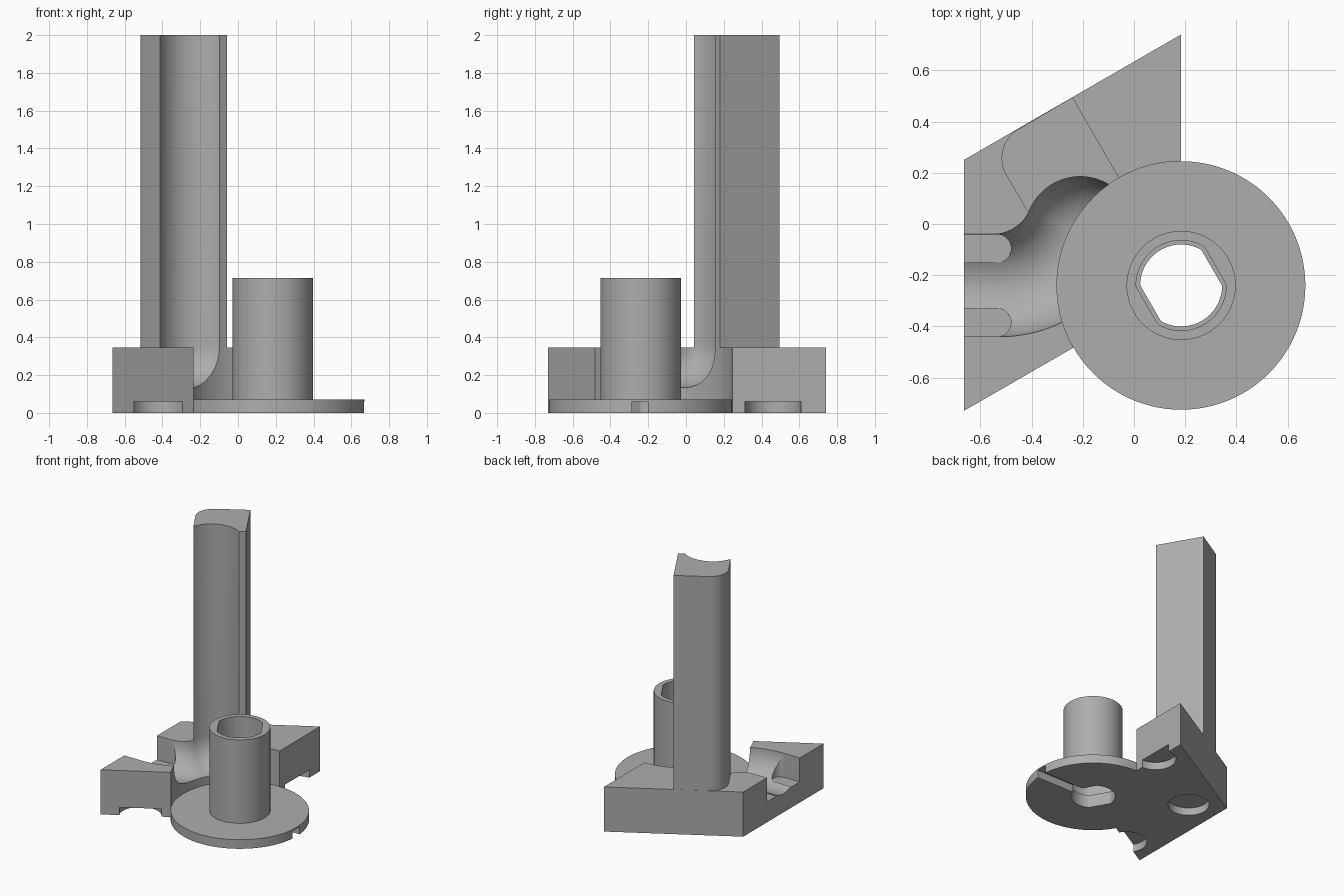
import bpy, bmesh, math
from mathutils import Vector

cube = bpy.data.objects.get("Cube")
if cube:
    bpy.data.objects.remove(cube, do_unlink=True)

grey = bpy.data.materials.new("plain_grey")
grey.use_nodes = True
colour = (0.42, 0.42, 0.42, 1)
grey.diffuse_color = colour
grey.node_tree.nodes["Principled BSDF"].inputs["Base Color"].default_value = colour

HUB = Vector((0.184, -0.24))       # hub axis
DISC_R, BLOCK_H, SIDE = 0.485, 0.345, 0.98
ELBOW = Vector((-0.21, -0.03))     # vertical pipe axis


def polar(centre, radius, degrees):
    a = math.radians(degrees)
    return Vector((centre[0] + radius * math.cos(a), centre[1] + radius * math.sin(a)))


def circle(centre, radius, n=96):
    return [polar(centre, radius, 360 * i / n) for i in range(n)]


def finish(name, bm):
    bmesh.ops.recalc_face_normals(bm, faces=bm.faces)
    mesh = bpy.data.meshes.new(name)
    bm.to_mesh(mesh)
    bm.free()
    mesh.materials.append(grey)
    obj = bpy.data.objects.new(name, mesh)
    bpy.context.collection.objects.link(obj)
    return obj


def prism(name, outline, z0, z1):
    bm = bmesh.new()
    face = bm.faces.new([bm.verts.new((p[0], p[1], z0)) for p in outline])
    ext = bmesh.ops.extrude_face_region(bm, geom=[face])
    top = [v for v in ext["geom"] if isinstance(v, bmesh.types.BMVert)]
    bmesh.ops.translate(bm, verts=top, vec=(0, 0, z1 - z0))
    return finish(name, bm)


def cut(target, *cutters):
    for c in cutters:
        mod = target.modifiers.new("cut", "BOOLEAN")
        mod.operation, mod.solver, mod.object = "DIFFERENCE", "EXACT", c
        bpy.context.view_layer.objects.active = target
        bpy.ops.object.modifier_apply(modifier=mod.name)


def flat_bore(radius, flat):
    # circle flattened on two opposite sides, facing 30 degrees
    pts = []
    for i in range(96):
        p = polar((0, 0), radius, 360 * i / 96)
        n = polar((0, 0), 1, 30)
        d = p.dot(n)
        pts.append(HUB + p + n * (max(-flat, min(flat, d)) - d))
    return pts


# Block: one third of a hexagon around the hub
corners = [HUB] + [polar(HUB, SIDE, a) for a in (90, 150, 210)]
block = prism("base_block", corners, 0, BLOCK_H)

# Column with a rounded corner, standing on the outer edge
fillet = Vector((-0.387, 0.257))
column_outline = [Vector((-0.24, 0.495))]
column_outline += [polar(fillet, 0.13, 120 + 90 * i / 16) for i in range(17)]
column_outline += [Vector((-0.41, 0.04)), Vector((-0.2, 0.0)), Vector((0.02, 0.045))]
column = prism("column", column_outline, BLOCK_H - 0.02, 2)

# Curved pipe channel, with a ball where it turns upward
bend_r, bend_x = 0.364, -0.54
path = [(Vector((-0.8, HUB.y)), 0)]
path += [(polar((bend_x, HUB.y + bend_r), bend_r, 65 * i / 24 - 90), 65 * i / 24)
         for i in range(25)]
bm = bmesh.new()
rings = []
for p, heading in path:
    side = polar((0, 0), 1, heading - 90)
    r = 0.2 + 0.015 * heading / 65
    ring = []
    for j in range(64):
        a = 2 * math.pi * j / 64
        q = p + side * r * math.cos(a)
        ring.append(bm.verts.new((q.x, q.y, BLOCK_H + r * math.sin(a))))
    rings.append(ring)
for a, b in zip(rings, rings[1:]):
    for j in range(64):
        bm.faces.new((a[j], a[j - 1], b[j - 1], b[j]))
bm.faces.new(rings[0])
bm.faces.new(rings[-1])
channel = finish("channel_cutter", bm)

bm = bmesh.new()
bmesh.ops.create_uvsphere(bm, u_segments=64, v_segments=32, radius=0.2155)
bmesh.ops.translate(bm, verts=bm.verts, vec=(ELBOW.x, ELBOW.y, BLOCK_H))
ball = finish("ball_cutter", bm)
riser = prism("riser_cutter", circle(ELBOW, 0.215), BLOCK_H, 2.2)
clearance = prism("clearance_cutter", circle(HUB, DISC_R, 128), -0.1, 2.3)

# Round-ended slots on both sides of the channel mouth
slots = []
for y in (-0.0955, -0.3845):
    end = [polar((-0.535, y), 0.055, -90 + 180 * i / 24) for i in range(25)]
    slots.append(prism("slot_cutter", end + [Vector((-0.8, y + 0.055)), Vector((-0.8, y - 0.055))],
                       0.16, 0.6))

# Magnet pockets underneath
pockets = [prism("pocket_cutter", circle(polar(HUB, 0.7, a), 0.148), -0.1, 0.06)
           for a in (90, 150, 210)]

cut(block, channel, ball, clearance, *slots, *pockets)
cut(column, riser, ball, clearance)

# Hub disc and tube with a flat-sided stepped bore and a drive groove
disc = prism("hub_disc", circle(HUB, DISC_R, 128), 0, 0.07)
tube = prism("hub_tube", circle(HUB, 0.213), 0.06, 0.715)
lower_bore = prism("lower_bore_cutter", flat_bore(0.16, 0.138), -0.1, 0.9)
upper_bore = prism("upper_bore_cutter", flat_bore(0.176, 0.154), 0.1, 0.9)
groove = prism("groove_cutter", [HUB + Vector(p) for p in
               ((0, -0.045), (0.6, -0.045), (0.6, 0.04), (0, 0.04))], -0.1, 0.06)
cut(disc, lower_bore, groove)
cut(tube, lower_bore, upper_bore)

# Remove the cutters and shade the parts
for c in [channel, ball, riser, clearance, lower_bore, upper_bore, groove, *slots, *pockets]:
    bpy.data.objects.remove(c, do_unlink=True)
for obj in (block, column, disc, tube):
    bpy.ops.object.select_all(action="DESELECT")
    obj.select_set(True)
    bpy.context.view_layer.objects.active = obj
    bpy.ops.object.shade_smooth_by_angle(angle=math.radians(30))
